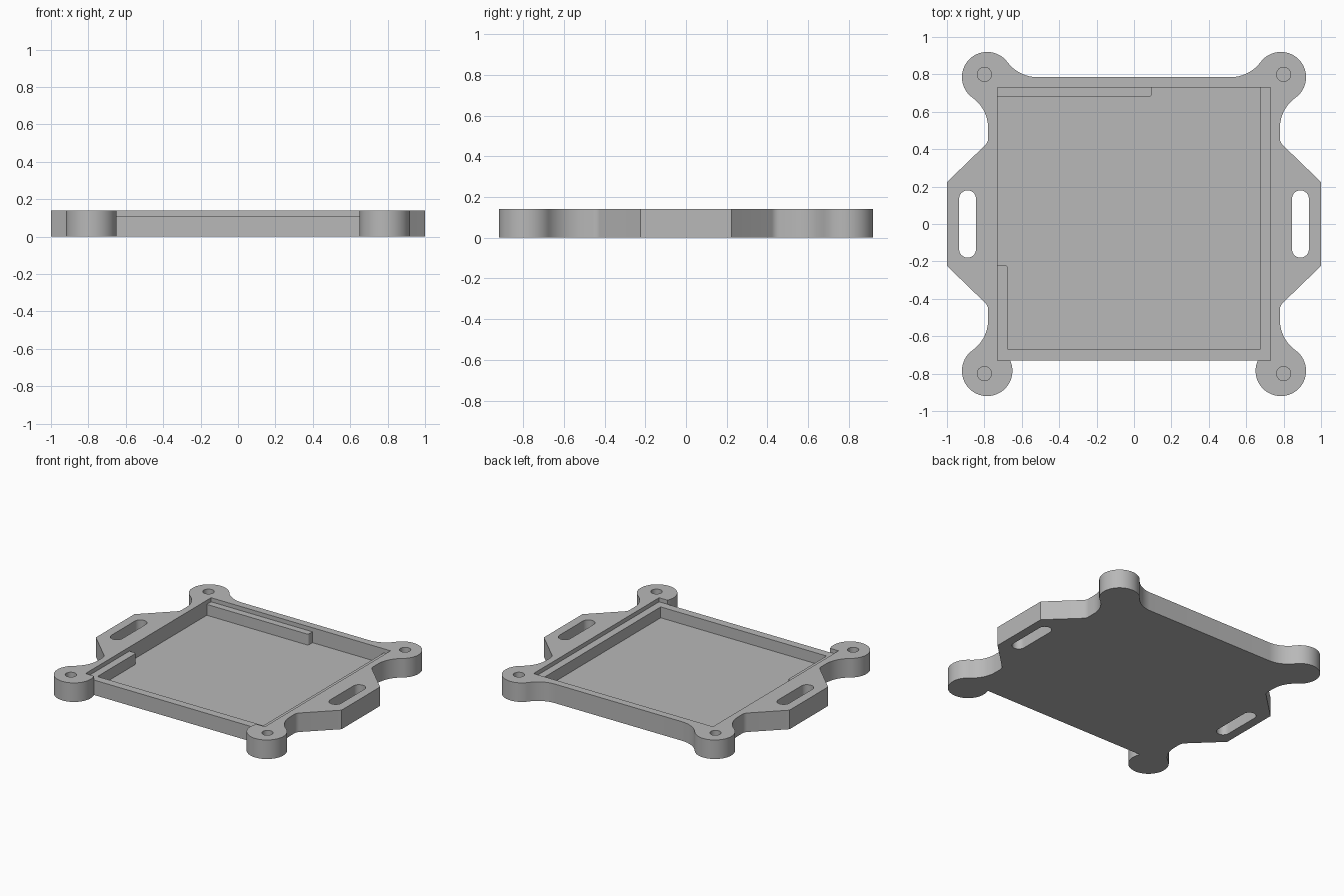
import bpy
import bmesh
from math import radians, sin, cos, atan2, hypot, sqrt, pi

cube = bpy.data.objects.get("Cube")
if cube:
    bpy.data.objects.remove(cube, do_unlink=True)

HEIGHT, LEDGE, FLOOR, ABOVE = 0.14, 0.11, 0.03, 0.2
POST, POST_R, FILLET = 0.785, 0.135, 0.2
SIDE, BACK, FRONT = 0.78, 0.785, -0.729
POCKET = 0.73

grey = bpy.data.materials.new("light_grey")
grey.use_nodes = True
grey.diffuse_color = (0.48, 0.48, 0.48, 1)
grey.node_tree.nodes["Principled BSDF"].inputs["Base Color"].default_value = grey.diffuse_color


def arc(cx, cy, r, start, end, steps=16):
    """Points along an arc, angles in radians."""
    angles = [start + (end - start) * i / steps for i in range(steps + 1)]
    return [(cx + r * cos(a), cy + r * sin(a)) for a in angles]


def prism(name, points, z0, z1):
    """Extrude a closed outline from z0 to z1."""
    bm = bmesh.new()
    face = bm.faces.new([bm.verts.new((x, y, z0)) for x, y in points])
    top = bmesh.ops.extrude_face_region(bm, geom=[face])["geom"]
    bmesh.ops.translate(bm, vec=(0, 0, z1 - z0),
                        verts=[v for v in top if isinstance(v, bmesh.types.BMVert)])
    bmesh.ops.recalc_face_normals(bm, faces=bm.faces)
    mesh = bpy.data.meshes.new(name)
    bm.to_mesh(mesh)
    bm.free()
    mesh.materials.append(grey)
    obj = bpy.data.objects.new(name, mesh)
    bpy.context.collection.objects.link(obj)
    return obj


def cut(body, name, points, z0, z1):
    """Subtract an extruded outline from the body."""
    cutter = prism(name, points, z0, z1)
    cutter.hide_render = True
    mod = body.modifiers.new(name, "BOOLEAN")
    mod.operation, mod.solver, mod.object = "DIFFERENCE", "EXACT", cutter
    bpy.ops.object.modifier_apply(modifier=name)
    bpy.data.objects.remove(cutter, do_unlink=True)


# Right half of the outline, from the front edge round to the back edge
reach = FILLET + POST_R
side_dx = SIDE + FILLET - POST
side_dy = sqrt(reach ** 2 - side_dx ** 2)
side_a = atan2(side_dy, side_dx)
back_dx = sqrt(reach ** 2 - FILLET ** 2)
back_a = atan2(FILLET, -back_dx)
dy = FRONT + POST
front_a = atan2(dy, -sqrt(POST_R ** 2 - dy ** 2))

front_post = arc(POST, -POST, POST_R, front_a, side_a + 2 * pi, 48)
side_sweep = arc(SIDE + FILLET, -POST + side_dy, FILLET, side_a + pi, pi, 12)[1:]
elbow = arc(SIDE + 0.05, -0.458, 0.05, pi, 0.75 * pi, 5)
lower = side_sweep + elbow + [(1.0, -0.224)]
upper = [(x, -y) for x, y in reversed(lower)]
back_post = arc(POST, POST, POST_R, -side_a, back_a, 40)
back_sweep = arc(POST - back_dx, BACK + FILLET, FILLET, back_a - pi, -pi / 2, 12)[1:]
half = front_post + lower + upper + back_post + back_sweep
outline = half + [(-x, y) for x, y in reversed(half)]

tray = prism("mounting_tray", outline, 0, HEIGHT)
bpy.context.view_layer.objects.active = tray
tray.select_set(True)

# Shallow recess, open along the front edge
p = POCKET
cut(tray, "shallow_recess", [(-p, -p), (p, -p), (p, p), (-p, p)], LEDGE, ABOVE)

# Deep pocket, leaving ledges at the right, front, back left and front left
inner, r = 0.675, 0.015
deep = [(-inner, -0.67), (inner, -0.67), (inner, p), (0.095, p)]
deep += arc(0.095 - r, 0.68 + r, r, 0, -pi / 2, 5)
deep += [(-p, 0.68), (-p, -0.22)]
deep += arc(-inner - r, -0.22 - r, r, pi / 2, 0, 5)
cut(tray, "deep_pocket", deep, FLOOR, ABOVE)

# Strap slots and blind screw holes
for side in (-1, 1):
    slot_x, slot_y, slot_r = side * 0.89, 0.135, 0.045
    slot = arc(slot_x, slot_y, slot_r, 0, pi) + arc(slot_x, -slot_y, slot_r, pi, 2 * pi)
    cut(tray, "strap_slot", slot, -0.1, ABOVE)
    for end in (-1, 1):
        hole = arc(side * 0.8, end * 0.8, 0.038, 0, 2 * pi, 32)[:-1]
        cut(tray, "screw_hole", hole, FLOOR, ABOVE)

bpy.ops.object.shade_smooth_by_angle(angle=radians(30))
